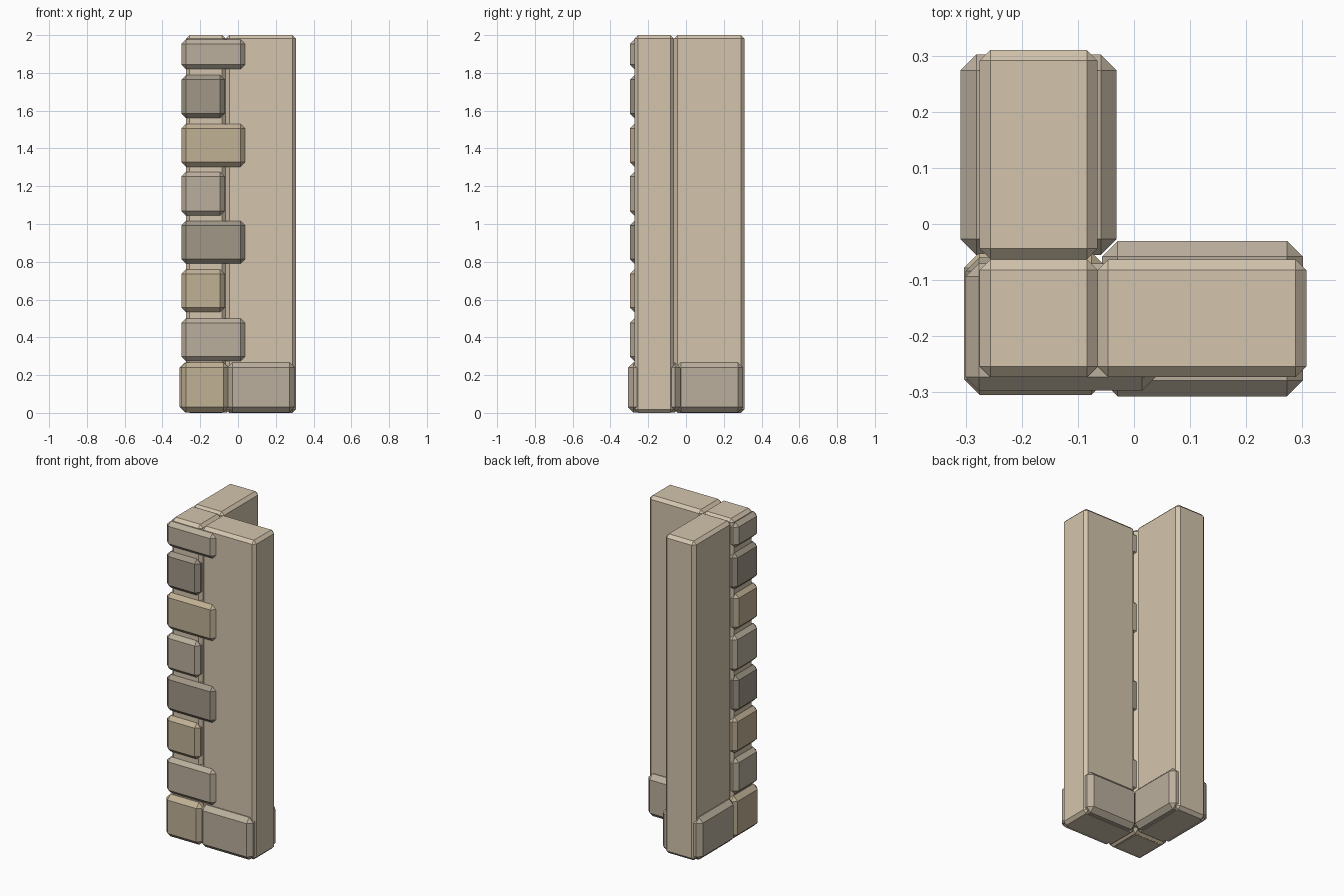
import bpy, bmesh

if "Cube" in bpy.data.objects:
    bpy.data.objects.remove(bpy.data.objects["Cube"])


def material(name, rgb):
    m = bpy.data.materials.new(name)
    lin = [((c / 255 + 0.055) / 1.055) ** 2.4 for c in rgb]
    m.diffuse_color = (*lin, 1)
    m.use_nodes = True
    m.node_tree.nodes["Principled BSDF"].inputs["Base Color"].default_value = m.diffuse_color
    return m


PLASTER = material("plaster", (212, 197, 174))
STONES = [material("pale_stone", (187, 175, 157)),
          material("tan_stone", (193, 177, 149)),
          material("dark_stone", (161, 151, 135))]


def block(name, x, y, z, chamfer, mat):
    """Box between the given ranges with every edge chamfered."""
    bm = bmesh.new()
    bmesh.ops.create_cube(bm, size=1)
    for v in bm.verts:
        for i, (lo, hi) in enumerate((x, y, z)):
            v.co[i] = hi if v.co[i] > 0 else lo
    bmesh.ops.bevel(bm, geom=bm.edges[:], offset=chamfer, offset_type='OFFSET',
                    segments=1, profile=0.5, affect='EDGES')
    bmesh.ops.recalc_face_normals(bm, faces=bm.faces[:])
    me = bpy.data.meshes.new(name)
    bm.to_mesh(me)
    bm.free()
    me.materials.append(mat)
    ob = bpy.data.objects.new(name, me)
    bpy.context.collection.objects.link(ob)
    return ob


# Corner post and the two wall arms
full = (0, 2)
block("corner_post", (-0.275, -0.065), (-0.273, -0.063), full, 0.019, PLASTER)
block("wall_right", (-0.065, 0.307), (-0.273, -0.063), full, 0.019, PLASTER)
block("wall_back", (-0.275, -0.065), (-0.063, 0.31), full, 0.019, PLASTER)

# Plinth stones around the foot
foot = (0.003, 0.268)
block("plinth_corner", (-0.303, -0.048), (-0.305, -0.05), foot, 0.028, STONES[1])
block("plinth_right", (-0.057, 0.301), (-0.307, -0.03), foot, 0.028, STONES[0])
block("plinth_back", (-0.309, -0.031), (-0.055, 0.302), foot, 0.028, STONES[0])

# Alternating long and short quoin stones up the outer corner
quoins = [(0.275, 0.50), (0.533, 0.76), (0.79, 1.017), (1.045, 1.275),
          (1.303, 1.53), (1.56, 1.788), (1.82, 1.977)]
for i, z in enumerate(quoins):
    is_long = i % 2 == 0
    block(f"quoin_{i + 1}", (-0.3, 0.038 if is_long else -0.07),
          (-0.297, -0.07 if is_long else -0.06), z, 0.024, STONES[i % 3])
